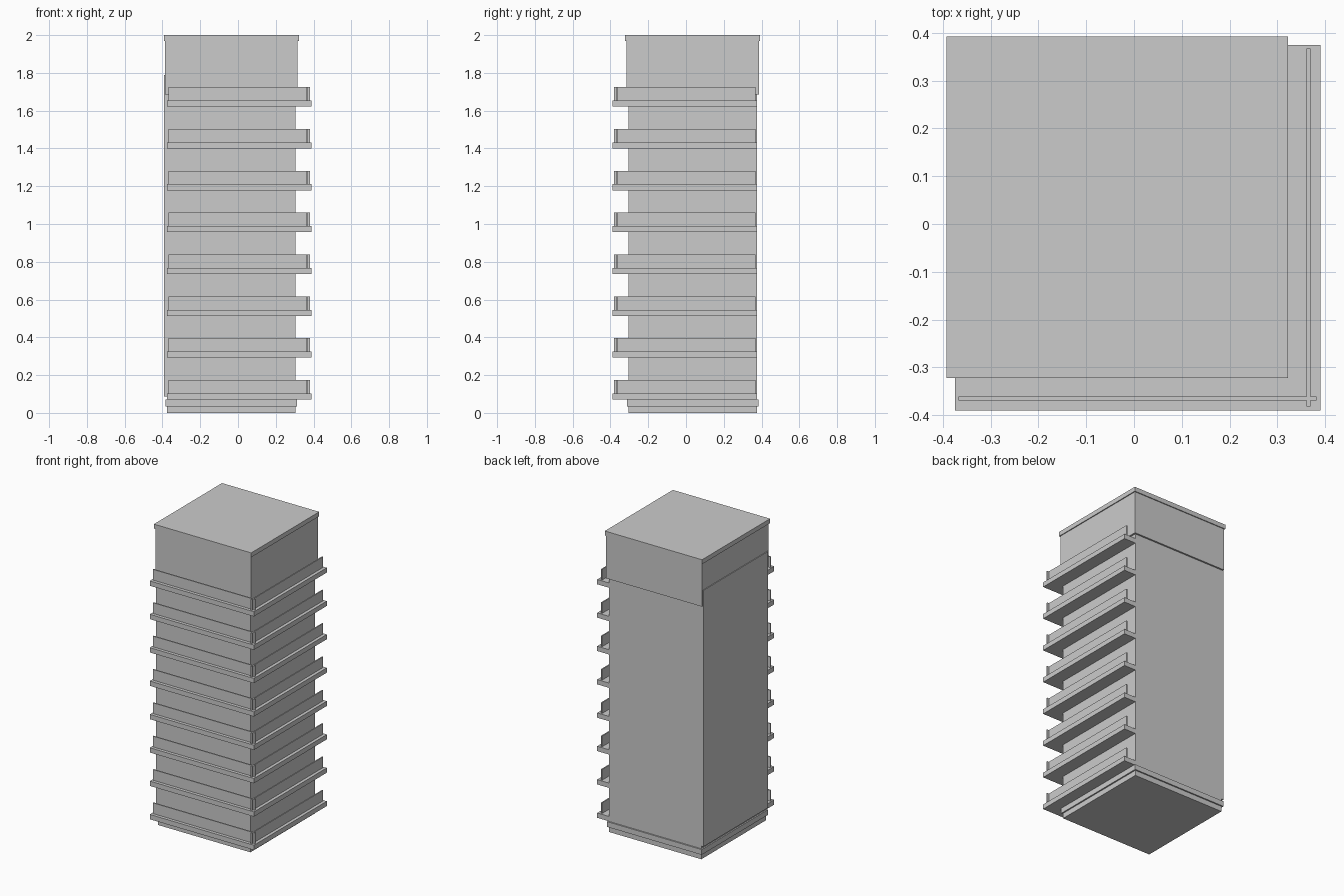
import bpy
import bmesh

cube = bpy.data.objects.get("Cube")
if cube:
    bpy.data.objects.remove(cube, do_unlink=True)

grey = bpy.data.materials.new("light_grey")
grey.use_nodes = True
colour = (0.6, 0.6, 0.6, 1)
grey.diffuse_color = colour
grey.node_tree.nodes["Principled BSDF"].inputs["Base Color"].default_value = colour


def prism(name, outline, z0, z1):
    """Extrude a counter-clockwise floor outline from z0 to z1."""
    bm = bmesh.new()
    base = bm.faces.new([bm.verts.new((x, y, z0)) for x, y in outline])
    top = bmesh.ops.extrude_face_region(bm, geom=[base])["geom"]
    verts = [v for v in top if isinstance(v, bmesh.types.BMVert)]
    bmesh.ops.translate(bm, verts=verts, vec=(0, 0, z1 - z0))
    bmesh.ops.recalc_face_normals(bm, faces=bm.faces)
    mesh = bpy.data.meshes.new(name)
    bm.to_mesh(mesh)
    bm.free()
    mesh.materials.append(grey)
    obj = bpy.data.objects.new(name, mesh)
    bpy.context.collection.objects.link(obj)
    return obj


def box(name, x0, x1, y0, y1, z0, z1):
    return prism(name, [(x0, y0), (x1, y0), (x1, y1), (x0, y1)], z0, z1)


def block(name, far, near, z0, z1):
    """Square block reaching far to the back right and near to the front left."""
    return box(name, -far, near, -near, far, z0, z1)


# Tower body, base ledge, top storey and roof
FAR, NEAR, EDGE = 0.375, 0.304, 0.39
block("tower_body", FAR, NEAR, 0, 1.69)
block("base_ledge", 0.384, 0.313, 0.035, 0.07)
block("top_storey", 0.386, 0.316, 1.685, 1.975)
block("roof_slab", 0.392, 0.322, 1.97, 2.0)

# Thin cladding on the plain side wall
box("side_cladding", -0.391, -0.37, -NEAR, FAR, 0.088, 1.79)

# Corner balconies wrapping the front and one side, with crossing railings
balcony = [(-FAR, -EDGE), (EDGE, -EDGE), (EDGE, FAR),
           (NEAR, FAR), (NEAR, -NEAR), (-FAR, -NEAR)]
for i in range(8):
    z = 0.071 + 0.2215 * i
    prism(f"balcony_slab_{i + 1}", balcony, z, z + 0.032)
    box(f"front_railing_{i + 1}", -0.367, 0.382, -0.369, -0.361, z + 0.03, z + 0.103)
    box(f"side_railing_{i + 1}", 0.361, 0.369, -0.382, 0.367, z + 0.03, z + 0.103)
